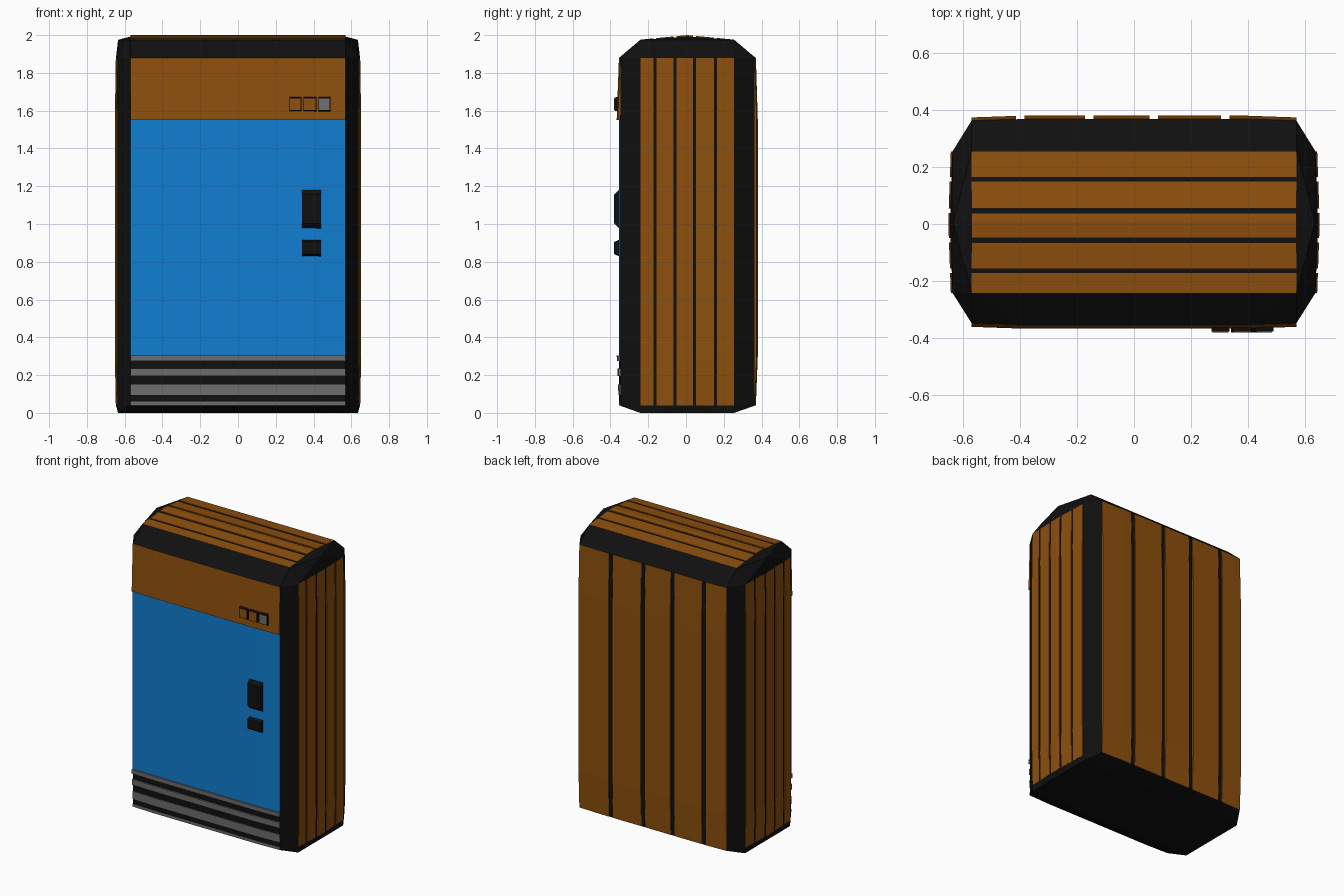
import bpy, bmesh
from mathutils import Vector

if "Cube" in bpy.data.objects:
    bpy.data.objects.remove(bpy.data.objects["Cube"])


def material(name, col):
    m = bpy.data.materials.new(name)
    m.diffuse_color = (*col, 1)
    m.use_nodes = True
    m.node_tree.nodes["Principled BSDF"].inputs["Base Color"].default_value = m.diffuse_color
    return m


ORANGE = material("orange_brown", (0.27, 0.08, 0.004))
BLUE = material("bright_blue", (0.005, 0.21, 0.64))
BLACK = material("soft_black", (0.005, 0.005, 0.005))
GREY = material("mid_grey", (0.16, 0.16, 0.16))


def finish(bm, name, mat):
    bmesh.ops.recalc_face_normals(bm, faces=bm.faces[:])
    me = bpy.data.meshes.new(name)
    bm.to_mesh(me)
    bm.free()
    me.materials.append(mat)
    ob = bpy.data.objects.new(name, me)
    bpy.context.scene.collection.objects.link(ob)
    return ob


def hull(name, mat, pts):
    bm = bmesh.new()
    for p in pts:
        bm.verts.new(p)
    bmesh.ops.convex_hull(bm, input=bm.verts[:])
    return finish(bm, name, mat)


def slab(name, mat, us, vs, surface, inward, depth=0.012):
    """Curved plate: a grid on surface(u, v), thickened inward."""
    bm = bmesh.new()
    g = [[bm.verts.new(surface(u, v)) for v in vs] for u in us]
    for i in range(len(us) - 1):
        for j in range(len(vs) - 1):
            bm.faces.new((g[i][j], g[i + 1][j], g[i + 1][j + 1], g[i][j + 1]))
    r = bmesh.ops.extrude_face_region(bm, geom=bm.faces[:], use_keep_orig=True)
    moved = [e for e in r["geom"] if isinstance(e, bmesh.types.BMVert)]
    bmesh.ops.translate(bm, verts=moved, vec=Vector(inward) * depth)
    return finish(bm, name, mat)


def span(a, b, breaks):
    return [a] + [k for k in breaks if a + 0.002 < k < b - 0.002] + [b]


def strips(lo, hi, cuts, gap):
    edges = [lo] + [c + d for c in cuts for d in (-gap / 2, gap / 2)] + [hi]
    return list(zip(edges[::2], edges[1::2]))


YF, YB, YM = -0.242, 0.255, 0.007    # chamfer lines and ridge
Z0, Z1 = 0.04, 1.88                  # panel bottom and top
ZB = (0.30, 1.55)                    # bulge breaks


def tent(y):
    return (y - YF) / (YM - YF) if y < YM else (YB - y) / (YB - YM)


def bulge_x(x):
    return min(1, (0.57 - abs(x)) / 0.17)


def bulge_z(z):
    return max(0, min(1, (z - Z0) / (ZB[0] - Z0), (Z1 - z) / (Z1 - ZB[1])))


# Black cabinet core with chamfered posts
pts = []
for s in (-1, 1):
    for z in (Z0, Z1):
        pts += [(s * x, y, z) for x, y in (
            (0.57, -0.348), (0.57, 0.363), (0.4, -0.354), (0.4, 0.368),
            (0.637, YF), (0.637, YB), (0.646, YM))]
    pts += [(s * 0.57, YF, 1.975), (s * 0.57, YB, 1.975), (s * 0.57, YM, 1.992),
            (s * 0.635, YM, 1.975), (s * 0.635, YF, 0), (s * 0.635, YB, 0)]
hull("cabinet_core", BLACK, pts)

# Side and top panels, split by narrow grooves
for i, (a, b) in enumerate(strips(YF, YB, (-0.164, -0.057, 0.046, 0.157), 0.016)):
    ys = span(a, b, (YM,))
    for s, side in ((-1, "left"), (1, "right")):
        slab(f"{side}_panel_{i}", ORANGE, ys, (Z0, *ZB, Z1),
             lambda y, z: (s * (0.638 + 0.009 * tent(y) + 0.005 * bulge_z(z)), y, z),
             (-s, 0, 0))
    slab(f"top_panel_{i}", ORANGE, ys, (-0.57, 0.57),
         lambda y, x: (x, y, 1.976 + 0.024 * tent(y)), (0, 0, -1))

# Back panels
for i, (a, b) in enumerate(strips(-0.57, 0.57, (-0.40, -0.157, 0.07, 0.32), 0.03)):
    slab(f"back_panel_{i}", ORANGE, span(a, b, (-0.4, 0.4)), (Z0, *ZB, Z1),
         lambda x, z: (x, 0.364 + 0.006 * bulge_x(x) + 0.01 * bulge_z(z), z),
         (0, -1, 0))


# Front: upper panel, door and grille slats
def front(x, z):
    return (x, -0.349 - 0.006 * bulge_x(x) - 0.012 * bulge_z(z), z)


XS = (-0.57, -0.4, 0.4, 0.57)
slab("upper_front_panel", ORANGE, XS, (1.55, Z1), front, (0, 1, 0))
slab("door", BLUE, XS, (0.305, 1.55),
     lambda x, z: (x, -0.35 - 0.006 * bulge_x(x), z), (0, 1, 0), 0.008)
for i, (a, b) in enumerate(((0.04, 0.06), (0.095, 0.15), (0.195, 0.235), (0.275, 0.305))):
    slab(f"grille_slat_{i}", GREY, XS, (a, b), front, (0, 1, 0))


# Handle and lock blocks with sloped ends
def block(name, mat, x0, x1, z0, z1, y_back, y_front, slope):
    return hull(name, mat, [(x, y, z) for x in (x0, x1) for y, z in (
        (y_back, z0), (y_back, z1), (y_front, z0 + slope), (y_front, z1 - slope))])


block("handle_upper", BLACK, 0.34, 0.44, 0.967, 1.19, -0.345, -0.38, 0.035)
block("handle_lower", BLACK, 0.34, 0.44, 0.825, 0.92, -0.345, -0.38, 0.015)

# Three buttons: dark surround with coloured face
for i, (x0, x1, mat) in enumerate(((0.272, 0.336, ORANGE), (0.346, 0.415, ORANGE),
                                   (0.426, 0.489, GREY))):
    block(f"button_surround_{i}", BLACK, x0, x1, 1.592, 1.677, -0.345, -0.378, 0.008)
    block(f"button_face_{i}", mat, x0 + 0.004, x1 - 0.004, 1.604, 1.665, -0.376, -0.38, 0)
